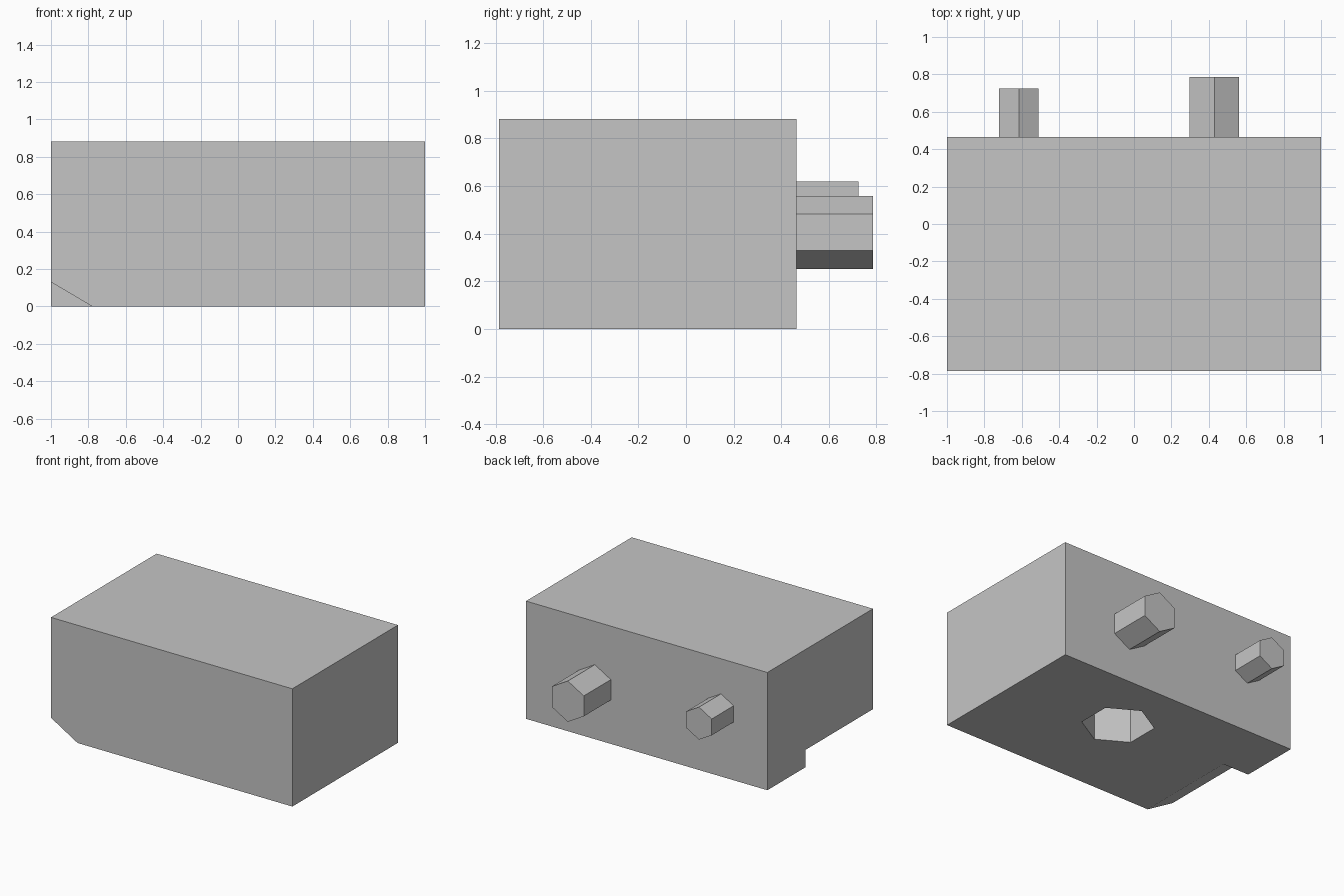
import bpy
import bmesh
from math import sin, cos, pi
from mathutils import Vector

cube = bpy.data.objects.get("Cube")
if cube:
    bpy.data.objects.remove(cube, do_unlink=True)

# Single grey material
GREY = 0.56
grey = bpy.data.materials.new("plain grey")
grey.use_nodes = True
grey.diffuse_color = (GREY, GREY, GREY, 1)
grey.node_tree.nodes["Principled BSDF"].inputs["Base Color"].default_value = (GREY, GREY, GREY, 1)


def prism(name, profile, sweep):
    """Sweep a flat polygon along a vector into a closed solid."""
    bm = bmesh.new()
    face = bm.faces.new([bm.verts.new(p) for p in profile])
    swept = bmesh.ops.extrude_face_region(bm, geom=[face], use_keep_orig=True)
    verts = [g for g in swept["geom"] if isinstance(g, bmesh.types.BMVert)]
    bmesh.ops.translate(bm, verts=verts, vec=Vector(sweep))
    bmesh.ops.recalc_face_normals(bm, faces=bm.faces[:])
    mesh = bpy.data.meshes.new(name)
    bm.to_mesh(mesh)
    bm.free()
    mesh.materials.append(grey)
    obj = bpy.data.objects.new(name, mesh)
    bpy.context.collection.objects.link(obj)
    return obj


def hexagon(radius):
    """Six corners with a point along the second axis."""
    return [(radius * sin(i * pi / 3), radius * cos(i * pi / 3)) for i in range(6)]


def cut(target, cutter):
    """Subtract the cutter and discard it."""
    cutter.hide_render = True
    mod = target.modifiers.new("cut", 'BOOLEAN')
    mod.operation = 'DIFFERENCE'
    mod.solver = 'EXACT'
    mod.object = cutter
    bpy.context.view_layer.objects.active = target
    bpy.ops.object.modifier_apply(modifier=mod.name)
    bpy.data.objects.remove(cutter, do_unlink=True)


# Main block
FRONT, BACK, HEIGHT = -0.785, 0.465, 0.882
block = prism("block",
              [(-1, FRONT, 0), (1, FRONT, 0), (1, FRONT, HEIGHT), (-1, FRONT, HEIGHT)],
              (0, BACK - FRONT, 0))

# Sloped notch along the lower right edge, stopping partway back
cut(block, prism("notch_cutter",
                 [(-1.1, -0.9, 0.189), (-0.68, -0.9, -0.059), (-1.1, -0.9, -0.059)],
                 (0, 0.915, 0)))

# Hexagonal socket in the underside
cut(block, prism("socket_cutter",
                 [(0.11 + u, -0.038 + v, -0.1) for u, v in hexagon(0.25)],
                 (0, 0, 0.6)))

# Hexagonal pegs on the back: name, x, z, radius, length
for name, x, z, radius, length in (("large_peg", 0.43, 0.405, 0.153, 0.32),
                                   ("small_peg", -0.615, 0.497, 0.122, 0.26)):
    prism(name, [(x + u, BACK, z + v) for u, v in hexagon(radius)], (0, length, 0))
